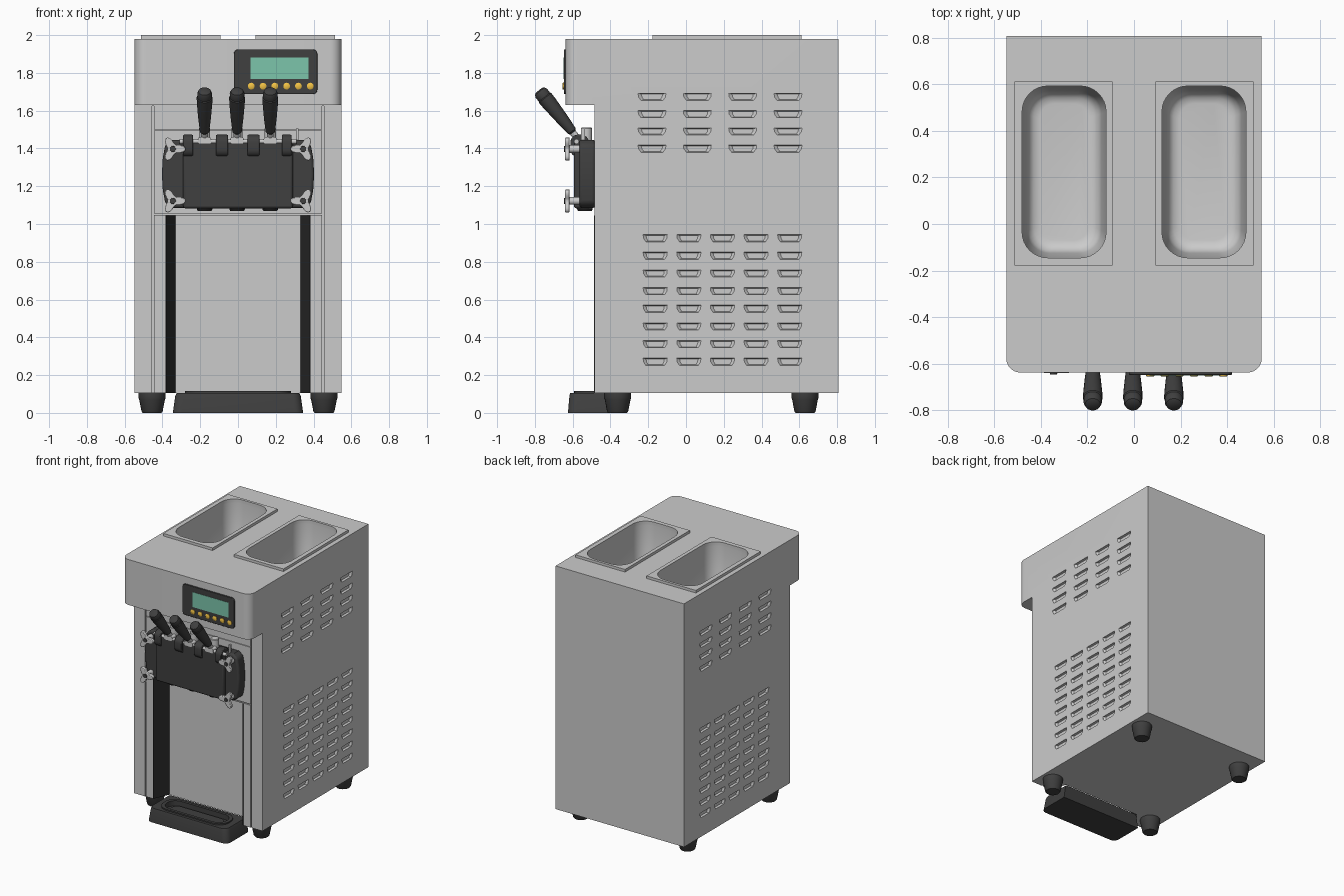
import bpy, bmesh
from math import sin, cos, pi, radians
from mathutils import Vector

if "Cube" in bpy.data.objects:
    bpy.data.objects.remove(bpy.data.objects["Cube"])


def material(name, rgb):
    m = bpy.data.materials.new(name)
    m.diffuse_color = (*rgb, 1)
    m.use_nodes = True
    m.node_tree.nodes["Principled BSDF"].inputs["Base Color"].default_value = m.diffuse_color
    return m


DARK = material("dark_plastic", (0.05, 0.05, 0.05))
BLACK = material("black_trim", (0.025, 0.025, 0.025))
TEAL = material("screen_teal", (0.2, 0.56, 0.41))
GOLD = material("button_gold", (0.9, 0.55, 0.06))


def loft(bm, rings):
    """Closed skin through rings of equal point count, capped at both ends."""
    vs = [[bm.verts.new(p) for p in r] for r in rings]
    n = len(vs[0])
    for a, b in zip(vs, vs[1:]):
        for i in range(n):
            bm.faces.new((a[i], a[(i + 1) % n], b[(i + 1) % n], b[i]))
    bm.faces.new(vs[0])
    bm.faces.new(vs[-1])


def finish(name, bm, mat=None, bevel=0, segs=2):
    bmesh.ops.recalc_face_normals(bm, faces=bm.faces)
    me = bpy.data.meshes.new(name)
    bm.to_mesh(me)
    bm.free()
    ob = bpy.data.objects.new(name, me)
    bpy.context.collection.objects.link(ob)
    if mat:
        me.materials.append(mat)
    if bevel:
        m = ob.modifiers.new("bevel", "BEVEL")
        m.width, m.segments, m.limit_method = bevel, segs, "ANGLE"
        m.angle_limit = radians(40)
    return ob


def place(pts, axis, d):
    if axis == "x":
        return [(d, a, b) for a, b in pts]
    if axis == "y":
        return [(a, d, b) for a, b in pts]
    return [(a, b, d) for a, b in pts]


def prism(name, pts, axis, lo, hi, mat=None, bevel=0, segs=2):
    bm = bmesh.new()
    loft(bm, [place(pts, axis, lo), place(pts, axis, hi)])
    return finish(name, bm, mat, bevel, segs)


def rect(x0, x1, y0, y1):
    return [(x0, y0), (x1, y0), (x1, y1), (x0, y1)]


def rrect(x0, x1, y0, y1, r, n=6):
    cs = [(x1 - r, y1 - r), (x0 + r, y1 - r), (x0 + r, y0 + r), (x1 - r, y0 + r)]
    return [(cx + r * cos(pi / 2 * (q + i / n)), cy + r * sin(pi / 2 * (q + i / n)))
            for q, (cx, cy) in enumerate(cs) for i in range(n + 1)]


def revolve(name, base, direction, profile, mat=None, n=24):
    """Turned part: profile is (distance along direction, radius)."""
    d = Vector(direction).normalized()
    u = d.orthogonal().normalized()
    v = d.cross(u)
    bm = bmesh.new()
    loft(bm, [[Vector(base) + d * t + (u * cos(2 * pi * i / n) + v * sin(2 * pi * i / n)) * r
               for i in range(n)] for t, r in profile])
    return finish(name, bm, mat)


def cut(ob, cutter, keep=False):
    m = ob.modifiers.new("cut", "BOOLEAN")
    m.operation, m.solver, m.object = "DIFFERENCE", "EXACT", cutter
    bpy.context.view_layer.objects.active = ob
    bpy.ops.object.modifier_apply(modifier=m.name)
    if not keep:
        bpy.data.objects.remove(cutter)


# Cabinet: side profile with overhanging head, head corners rounded
bm = bmesh.new()
side = [(-.485, .105), (.807, .105), (.807, 1.98), (-.637, 1.98), (-.637, 1.63), (-.485, 1.63)]
loft(bm, [place(side, "x", -.548), place(side, "x", .548)])
corners = [e for e in bm.edges if all(v.co.y < -.6 for v in e.verts)
           and abs(e.verts[0].co.z - e.verts[1].co.z) > .3]
bmesh.ops.bevel(bm, geom=corners, offset=.06, segments=8, profile=.5, affect="EDGES")
cabinet = finish("cabinet", bm)

# Serving bay recess with dark slanted side walls
bay = [(-.397, -.515), (.397, -.515), (.335, -.365), (-.335, -.365)]
cut(cabinet, prism("bay_cutter", bay, "z", .05, 1.045))
for s in (-1, 1):
    wall = [(s * .385, -.486), (s * .335, -.365), (s * .330, -.366), (s * .380, -.486)]
    prism("bay_wall", wall, "z", .106, 1.044, BLACK)

# Front panel seams
for s in (-1, 1):
    cut(cabinet, prism("seam_cutter", rect(s * .45 - .004, s * .45 + .004, .05, 1.625), "y", -.5, -.475))
for z, h in ((1.052, .004), (1.497, .002)):
    cut(cabinet, prism("seam_cutter", rect(-.447, .447, z - h, z + h), "y", -.5, -.477))

# Side vents: upper and lower louvre grids on both sides
bm = bmesh.new()


def vent(s, y, z, w):
    h = .019
    def ring(x, k):
        pts = [(-w, h), (w, h), (w * .97, 0), (w * .78, -h), (-w * .78, -h), (-w * .97, 0)]
        return place([(y + a * k, z + b * k) for a, b in pts], "x", s * x)
    loft(bm, [ring(.56, 1), ring(.546, 1), ring(.533, .75)])


for s in (-1, 1):
    for i in range(4):
        for j in range(4):
            vent(s, -.18 + .24 * i, 1.673 - .0915 * j, .074)
    for i in range(5):
        for j in range(8):
            vent(s, -.163 + .178 * i, .925 - .0935 * j, .064)
cut(cabinet, finish("vent_cutter", bm))

# Two ingredient hoppers: raised rims and deep rounded wells
for s in (-1, 1):
    bm = bmesh.new()
    rings = []
    for z, inset in ((2.02, 0), (1.97, 0), (1.70, .02), (1.665, .03), (1.645, .05), (1.64, .075)):
        xs = sorted((s * (.12 + inset), s * (.48 - inset)))
        rings.append(place(rrect(*xs, -.145 + inset, .592 - inset, .11 - inset * .6, 8), "z", z))
    loft(bm, rings)
    well = finish("well_cutter", bm)
    rim = prism("hopper_rim", rect(*sorted((s * .092, s * .513)), -.178, .612), "z", 1.98, 2.0)
    cut(rim, well, keep=True)
    cut(cabinet, well)

# Feet
for x in (-.455, .455):
    for y in (-.362, .63):
        revolve("foot", (x, y, 0), (0, 0, 1),
                [(0, .05), (.008, .056), (.07, .068), (.08, .072), (.106, .072)], DARK)

# Drip tray: tapered body, basin with raised lip and grille plate
bm = bmesh.new()
rings = []
for z, k in ((0, 0), (.09, .013), (.105, .02)):
    x, y = .345 - k, -.625 + k * .6
    front = [(-x + .045 - .045 * sin(a), y + .045 - .045 * cos(a)) for a in [pi / 2 * (1 - i / 6) for i in range(7)]]
    rings.append(place(front + [(-p, q) for p, q in reversed(front)] + [(x, -.368), (-x, -.368)], "z", z))
loft(bm, rings)
tray = finish("drip_tray", bm, DARK)
lip = prism("drip_tray_lip", rrect(-.28, .28, -.592, -.405, .085, 8), "z", .105, .115, DARK)
basin = prism("basin_cutter", rrect(-.255, .255, -.570, -.427, .068, 8), "z", .075, .2)
cut(lip, basin, keep=True)
cut(tray, basin)
prism("drip_grille", rrect(-.215, .215, -.545, -.452, .044, 8), "z", .07, .09, DARK)

# Control panel with screen and buttons
prism("control_panel", rrect(-.022, .42, 1.687, 1.925, .025), "y", -.647, -.63, DARK, .003)
prism("screen", rect(.067, .372, 1.767, 1.882), "y", -.649, -.64, TEAL)
for i in range(6):
    revolve("button", (.07 + .0625 * i, -.64, 1.73), (0, -1, 0), [(0, .018), (.012, .018), (.015, .013)], GOLD, 16)

# Dispenser block with bowed ends and raised front plate
half = [(.35, 1.085), (.385, 1.11), (.398, 1.18), (.403, 1.265), (.398, 1.35), (.385, 1.42), (.35, 1.445)]
prism("dispenser_block", half + [(-x, z) for x, z in reversed(half)], "y", -.565, -.48, DARK, .014, 3)
prism("dispenser_plate", rect(-.29, .29, 1.083, 1.435), "y", -.593, -.5, DARK, .012, 3)
bar = revolve("hinge_pin", (-.31, -.58, 1.437), (1, 0, 0), [(0, .013), (.62, .013)])
for x, w in ((-.264, .026), (-.085, .032), (.082, .032), (.258, .026)):
    prism("hinge_lug", rrect(-.612, -.515, 1.355, 1.473, .04), "x", x - w, x + w, DARK, .006)
prism("locking_tab", rect(.307, .321, 1.43, 1.505), "y", -.555, -.535)

# Draw handles, plungers and nozzles
up = (0, -.63, .777)
for x in (-.177, -.005, .171):
    revolve("handle_stem", (x, -.555, 1.43), up, [(0, .018), (.09, .018)])
    prism("handle_yoke", rrect(x - .035, x + .035, 1.425, 1.46, .012), "y", -.598, -.55)
    revolve("handle_grip", (x, -.598, 1.485), up,
            [(0, .018), (.008, .025), (.10, .034), (.20, .041), (.235, .042),
             (.24, .038), (.265, .039), (.28, .033), (.287, .02)], DARK)
    revolve("plunger", (x, -.527, 1.42), (0, 0, 1), [(0, .03), (.085, .03), (.09, .026)])
    revolve("nozzle", (x, -.535, 1.10), (0, 0, -1), [(0, .041), (.024, .041), (.03, .036)], DARK)

# Three-armed clamp knobs at the block corners
for s in (-1, 1):
    for z in (1.397, 1.122):
        cx = s * .345
        star = []
        for i in range(48):
            a = 2 * pi * i / 48
            r = .028 + .040 * (.5 + .5 * cos(3 * a)) ** 1.6
            star.append((cx - s * r * cos(a), z + r * sin(a)))
        prism("clamp_knob", star, "y", -.64, -.616, None, .004)
        revolve("clamp_stud", (cx, -.55, z), (0, -1, 0), [(0, .02), (.075, .02)])
        revolve("clamp_cap", (cx, -.635, z), (0, -1, 0), [(0, .017), (.01, .015)], DARK, 16)

# Smooth shading with sharp edges kept
bpy.ops.object.select_all(action="DESELECT")
for ob in bpy.context.scene.objects:
    ob.select_set(True)
bpy.context.view_layer.objects.active = cabinet
bpy.ops.object.shade_smooth_by_angle(angle=radians(35))
